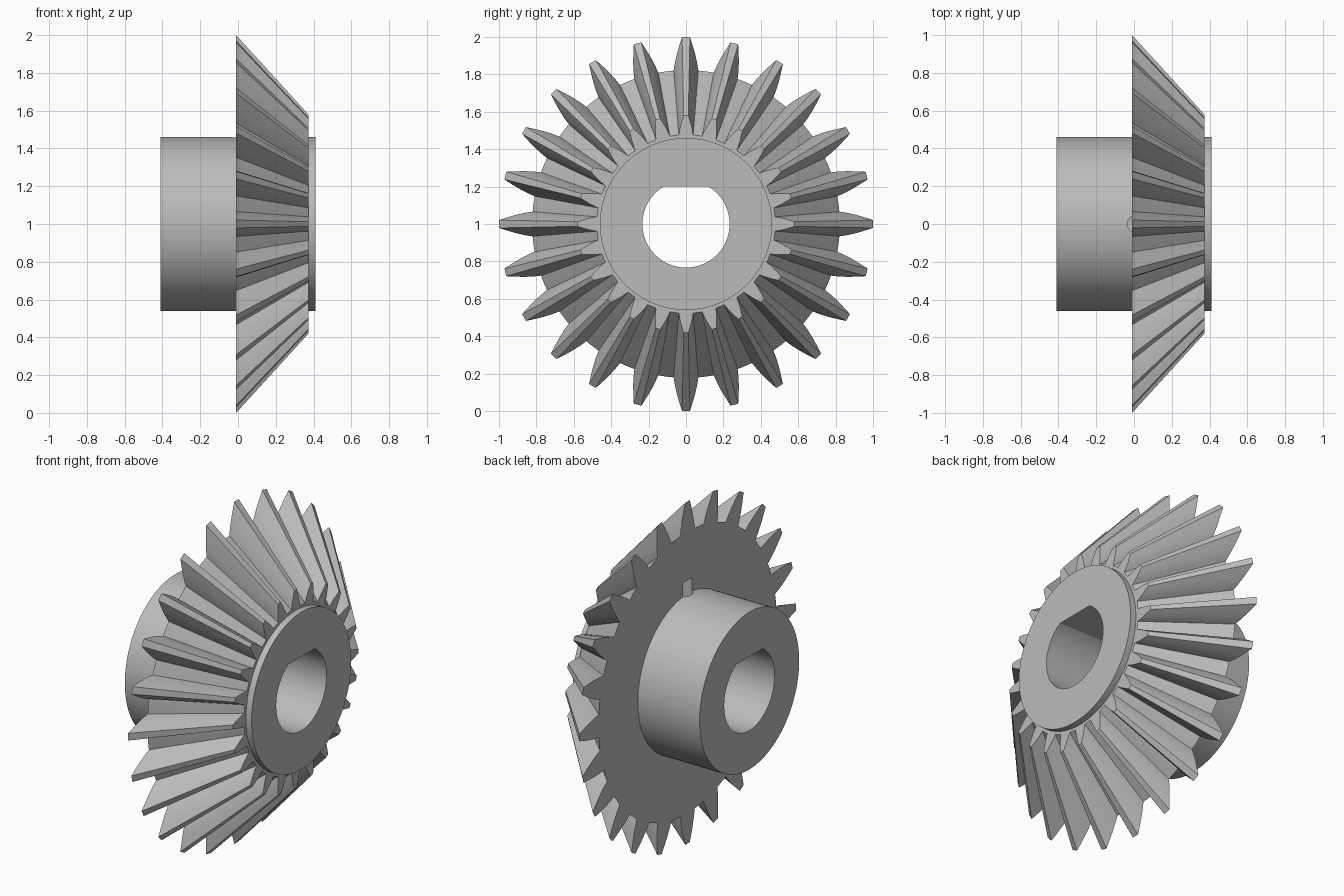
import bpy, bmesh, math
from mathutils import Vector

cube = bpy.data.objects.get("Cube")
if cube:
    bpy.data.objects.remove(cube, do_unlink=True)

TEETH = 24
AXIS_Z = 1.0
BACK, FRONT = -0.01, 0.373      # gear faces along x
HUB_END = 0.41
TAPER = 0.58                    # front size relative to back

steel = bpy.data.materials.new("grey steel")
steel.use_nodes = True
GREY = (0.5, 0.5, 0.5, 1)
steel.diffuse_color = GREY
steel.node_tree.nodes["Principled BSDF"].inputs["Base Color"].default_value = GREY


def circle(radius, count=96):
    return [(radius * math.sin(2 * math.pi * i / count),
             radius * math.cos(2 * math.pi * i / count)) for i in range(count)]


def loft(name, outline, x0, x1, scale=1.0):
    """Solid between a (y, z) outline at x0 and its scaled copy at x1."""
    bm = bmesh.new()
    a = [bm.verts.new((x0, y, z)) for y, z in outline]
    b = [bm.verts.new((x1, y * scale, z * scale)) for y, z in outline]
    bm.faces.new(a)
    bm.faces.new(b[::-1])
    n = len(a)
    for i in range(n):
        j = (i + 1) % n
        bm.faces.new((a[i], b[i], b[j], a[j]))
    bmesh.ops.recalc_face_normals(bm, faces=bm.faces)
    mesh = bpy.data.meshes.new(name)
    bm.to_mesh(mesh)
    bm.free()
    mesh.materials.append(steel)
    obj = bpy.data.objects.new(name, mesh)
    obj.location.z = AXIS_Z
    bpy.context.collection.objects.link(obj)
    return obj


def combine(target, tool, operation):
    mod = target.modifiers.new(operation.lower(), 'BOOLEAN')
    mod.operation, mod.solver, mod.object = operation, 'EXACT', tool
    bpy.context.view_layer.objects.active = target
    bpy.ops.object.modifier_apply(modifier=mod.name)
    bpy.data.objects.remove(tool, do_unlink=True)


# Toothed outline: half width of a tooth at each radius, mirrored and repeated
flank = [(0.82, 0.066), (0.86, 0.06), (0.905, 0.05), (0.95, 0.037), (1.0, 0.021)]
tooth = [(r, -w) for r, w in flank] + [(r, w) for r, w in reversed(flank)]
pitch = 2 * math.pi / TEETH
root_r = math.hypot(*flank[0])
half = math.atan2(flank[0][1], flank[0][0])
outline = []
for k in range(TEETH):
    c, s = math.cos(k * pitch), math.sin(k * pitch)
    outline += [(w * c + r * s, r * c - w * s) for r, w in tooth]
    for t in (1 / 3, 2 / 3):    # root arc to the next tooth
        ang = k * pitch + half + t * (pitch - 2 * half)
        outline.append((root_r * math.sin(ang), root_r * math.cos(ang)))
gear = loft("bevel_gear", outline, BACK, FRONT, TAPER)

# Hub through the gear
combine(gear, loft("hub", circle(0.46), -HUB_END, HUB_END), 'UNION')

# D-shaped shaft bore
bore_r, flat = 0.233, 0.2
bore = [(y, z) for y, z in circle(bore_r) if z < flat]
edge = math.sqrt(bore_r ** 2 - flat ** 2)
start = next(i for i, p in enumerate(bore) if p[0] > 0)
bore = [(edge, flat)] + bore[start:] + [(-edge, flat)]
combine(gear, loft("bore_cutter", bore, -0.6, 0.6), 'DIFFERENCE')

# Radial set screw hole, notching the back of the gear
bpy.ops.mesh.primitive_cylinder_add(vertices=32, radius=0.045, depth=0.4,
                                    location=(0.01, 0, AXIS_Z + 0.34))
combine(gear, bpy.context.object, 'DIFFERENCE')

# Smooth round surfaces, crisp edges
bpy.ops.object.select_all(action='DESELECT')
gear.select_set(True)
bpy.context.view_layer.objects.active = gear
bpy.ops.object.shade_smooth_by_angle(angle=math.radians(25))
